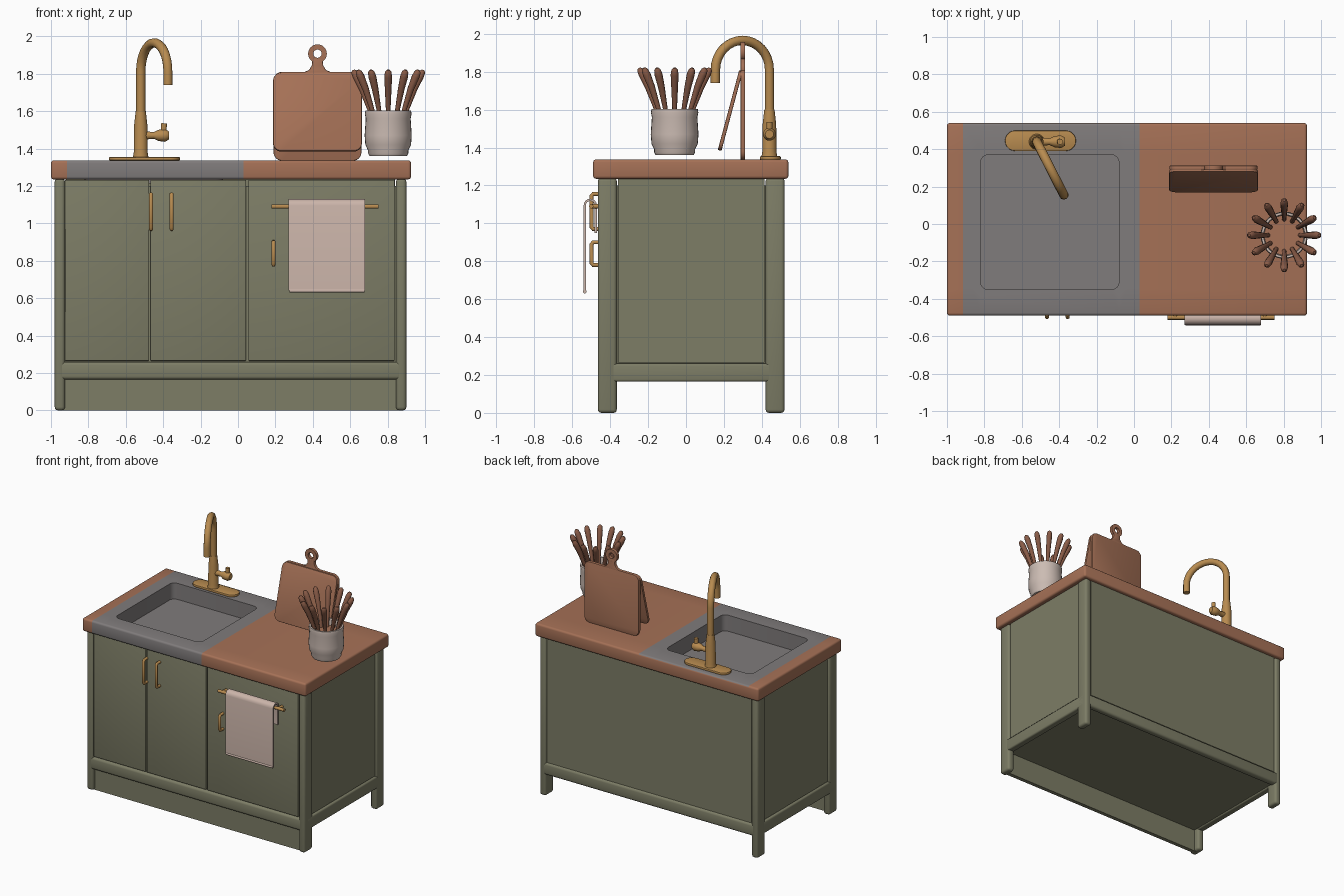
import bpy, bmesh, math
from mathutils import Vector, Matrix

if "Cube" in bpy.data.objects:
    bpy.data.objects.remove(bpy.data.objects["Cube"], do_unlink=True)


def material(name, r, g, b):
    m = bpy.data.materials.new(name)
    m.use_nodes = True
    m.diffuse_color = (r, g, b, 1)
    bsdf = m.node_tree.nodes["Principled BSDF"]
    bsdf.inputs["Base Color"].default_value = (r, g, b, 1)
    bsdf.inputs["Roughness"].default_value = 0.7
    return m


SAGE = material("sage paint", 0.205, 0.205, 0.133)
WOOD = material("warm wood", 0.38, 0.165, 0.094)
DARK = material("dark wood", 0.25, 0.105, 0.063)
STEEL = material("grey sink", 0.215, 0.2, 0.2)
BRASS = material("brass", 0.48, 0.26, 0.08)
CLAY = material("pale ceramic", 0.6, 0.5, 0.45)
CLOTH = material("pale cloth", 0.6, 0.46, 0.4)


def finish(name, bm, *mats):
    bmesh.ops.recalc_face_normals(bm, faces=bm.faces)
    me = bpy.data.meshes.new(name)
    bm.to_mesh(me)
    bm.free()
    ob = bpy.data.objects.new(name, me)
    bpy.context.collection.objects.link(ob)
    for m in mats:
        me.materials.append(m)
    return smooth(ob)


def smooth(ob):
    bpy.ops.object.select_all(action='DESELECT')
    ob.select_set(True)
    bpy.context.view_layer.objects.active = ob
    bpy.ops.object.shade_smooth_by_angle(angle=math.radians(40))
    return ob


def box_mesh(x, y, z, bevel=0, segments=3):
    bm = bmesh.new()
    bmesh.ops.create_cube(bm, size=1)
    for v in bm.verts:
        v.co = [(a + b) / 2 + c * (b - a) for c, (a, b) in zip(v.co, (x, y, z))]
    if bevel:
        bmesh.ops.bevel(bm, geom=bm.edges[:], offset=bevel, segments=segments,
                        profile=0.5, affect='EDGES')
    return bm


def box(name, x, y, z, mat, bevel=0):
    return finish(name, box_mesh(x, y, z, bevel), mat)


def lathe(name, profile, mat, place, steps=32):
    bm = bmesh.new()
    vs = [bm.verts.new((r, 0, z)) for r, z in profile]
    es = [bm.edges.new(p) for p in zip(vs, vs[1:])]
    bmesh.ops.spin(bm, geom=vs + es, cent=(0, 0, 0), axis=(0, 0, 1),
                   angle=math.tau, steps=steps)
    bmesh.ops.remove_doubles(bm, verts=bm.verts, dist=1e-5)
    bm.transform(place)
    return finish(name, bm, mat)


def tube(name, points, radius, mat, kind='POLY', taper=None):
    cu = bpy.data.curves.new(name, 'CURVE')
    cu.dimensions = '3D'
    cu.bevel_depth = radius
    cu.bevel_resolution = 3
    cu.use_fill_caps = True
    sp = cu.splines.new(kind)
    sp.points.add(len(points) - 1)
    for i, p in enumerate(points):
        sp.points[i].co = (*p, 1)
        sp.points[i].radius = taper[i] if taper else 1
    if kind == 'NURBS':
        sp.use_endpoint_u = True
        sp.order_u = 3
        sp.resolution_u = 6
    ob = bpy.data.objects.new(name, cu)
    bpy.context.collection.objects.link(ob)
    bpy.ops.object.select_all(action='DESELECT')
    ob.select_set(True)
    bpy.context.view_layer.objects.active = ob
    bpy.ops.object.convert(target='MESH')
    ob = bpy.context.object
    ob.data.materials.clear()
    ob.data.materials.append(mat)
    return smooth(ob)


def slab(name, outline, thick, mat, place, bevel=0.005):
    """Flat XY outline extruded along Z and placed by a matrix."""
    bm = bmesh.new()
    face = bm.faces.new([bm.verts.new((x, y, 0)) for x, y in outline])
    top = bmesh.ops.extrude_face_region(bm, geom=[face])["geom"]
    bmesh.ops.translate(bm, vec=(0, 0, thick), verts=[g for g in top if isinstance(g, bmesh.types.BMVert)])
    if bevel:
        rims = [e for e in bm.edges if abs(e.verts[0].co.z - e.verts[1].co.z) < 1e-6]
        bmesh.ops.bevel(bm, geom=rims, offset=bevel, segments=2, profile=0.5, affect='EDGES')
    bm.transform(place)
    return finish(name, bm, mat)


def arc(cx, cy, r, a0, a1, n=6):
    angles = [math.radians(a0 + (a1 - a0) * i / n) for i in range(n + 1)]
    return [(cx + r * math.cos(a), cy + r * math.sin(a)) for a in angles]


def rounded(w, h, r):
    """Rounded rectangle standing on y = 0, centred on x = 0."""
    x, y = w / 2 - r, h - r
    return arc(x, r, r, -90, 0) + arc(x, y, r, 0, 90) + arc(-x, y, r, 90, 180) + arc(-x, r, r, 180, 270)


# Cabinet carcass, posts and rails
box("carcass", (-0.95, 0.87), (-0.435, 0.495), (0.175, 1.2), SAGE)
for side, x in (("right", (-0.98, -0.925)), ("left", (0.845, 0.9))):
    for end, y in (("front", (-0.465, -0.365)), ("back", (0.42, 0.52))):
        box(f"{end}_{side}_post", x, y, (0, 1.24), SAGE, 0.018)
    box(f"{side}_bottom_rail", x, (-0.44, 0.5), (0.165, 0.26), SAGE, 0.012)
for end, y in (("front", (-0.465, -0.41)), ("back", (0.465, 0.52))):
    box(f"{end}_bottom_rail", (-0.955, 0.875), y, (0.165, 0.26), SAGE, 0.018)
box("toe_board", (-0.94, 0.86), (-0.44, -0.41), (0, 0.18), SAGE)

# Doors and panels
for name, x in (("right_door", (-0.925, -0.475)), ("middle_door", (-0.468, 0.043)),
                ("left_door", (0.055, 0.838))):
    box(name, x, (-0.457, -0.43), (0.265, 1.232), SAGE, 0.004)
box("back_panel", (-0.92, 0.84), (0.48, 0.51), (0.262, 1.238), SAGE)
box("right_side_panel", (-0.968, -0.94), (-0.36, 0.415), (0.265, 1.235), SAGE)
box("left_side_panel", (0.86, 0.888), (-0.36, 0.415), (0.265, 1.235), SAGE)

# Countertop with a sunken basin
bm = box_mesh((-1, 0.925), (-0.49, 0.54), (1.235, 1.337), 0.015)
for axis, cuts in ((0, (-0.915, -0.82, -0.08, 0.03)), (1, (-0.35, 0.37))):
    normal = Vector((axis == 0, axis == 1, 0))
    for c in cuts:
        bmesh.ops.bisect_plane(bm, geom=bm.verts[:] + bm.edges[:] + bm.faces[:],
                               plane_co=normal * c, plane_no=normal)
bm.normal_update()
for f in bm.faces:
    c = f.calc_center_median()
    f.material_index = int(-0.915 < c.x < 0.03 and (f.normal.z > 0.5 or f.normal.y < -0.3))
inside = [f for f in bm.faces if -0.82 < f.calc_center_median().x < -0.08
          and -0.35 < f.calc_center_median().y < 0.37]
floor = max(inside, key=lambda f: f.calc_center_median().z)
bmesh.ops.delete(bm, geom=[f for f in inside if f != floor], context='FACES_ONLY')
new = bmesh.ops.extrude_face_region(bm, geom=[floor])["geom"]
low = [g for g in new if isinstance(g, bmesh.types.BMVert)]
if floor.is_valid:
    bmesh.ops.delete(bm, geom=[floor], context='FACES_ONLY')
bmesh.ops.translate(bm, vec=(0, 0, -0.125), verts=low)
walls = [e for v in low for e in v.link_edges if abs(e.verts[0].co.z - e.verts[1].co.z) > 0.1]
bmesh.ops.bevel(bm, geom=walls, offset=0.04, segments=4, profile=0.5, affect='EDGES')
for f in bm.faces:
    c = f.calc_center_median()
    if -0.83 < c.x < -0.07 and -0.36 < c.y < 0.38 and f.normal.z > -0.5:
        f.material_index = 1
finish("countertop", bm, WOOD, STEEL)

# Tap: base plate, body, arched spout and lever
slab("tap_base", arc(-0.365, 0.445, 0.055, -90, 90, 10) + arc(-0.635, 0.445, 0.055, 90, 270, 10),
     0.018, BRASS, Matrix.Translation((0, 0, 1.336)))
tap = Vector((-0.52, 0.44, 0))
lathe("tap_body", [(0, 1.35), (0.042, 1.35), (0.037, 1.38), (0.036, 1.52), (0.027, 1.6), (0, 1.6)],
      BRASS, Matrix.Translation(tap))
reach = Vector((0.145, -0.285, 0))
spout = [tap + Vector((0, 0, 1.55))]
spout += [tap + reach * (0.5 - 0.5 * math.cos(a)) + Vector((0, 0, 1.81 + 0.155 * math.sin(a)))
          for a in [math.pi * i / 16 for i in range(17)]]
spout.append(tap + reach + Vector((0, 0, 1.74)))
tube("tap_spout", spout, 0.025, BRASS)
lathe("lever_arm", [(0, 0), (0.024, 0), (0.018, 0.07), (0.03, 0.095), (0.034, 0.13), (0.022, 0.15), (0, 0.15)],
      BRASS, Matrix.Translation((-0.52, 0.44, 1.47)) @ Matrix.Rotation(math.pi / 2, 4, 'Y'), 20)
tube("lever", [(-0.4, 0.44, 1.45), (-0.395, 0.44, 1.535)], 0.016, BRASS)

# Door pulls and towel bar
for name, x, z0, z1 in (("right_pull", -0.465, 0.97, 1.155), ("middle_pull", -0.355, 0.97, 1.155),
                        ("left_pull", 0.19, 0.78, 0.9)):
    tube(name, [(x, -0.45, z0), (x, -0.49, z0), (x, -0.498, z0 + 0.01), (x, -0.498, z1 - 0.01),
                (x, -0.49, z1), (x, -0.45, z1)], 0.011, BRASS)
tube("towel_bar", [(0.18, -0.5, 1.09), (0.75, -0.5, 1.09)], 0.012, BRASS)
for x in (0.22, 0.7):
    tube("bar_bracket", [(x, -0.45, 1.09), (x, -0.5, 1.09)], 0.012, BRASS)

# Towel folded over the bar
outer = [(-0.54, 0.64)] + arc(-0.505, 1.095, 0.035, 180, 0, 8) + [(-0.47, 0.95)]
inner = [(-0.482, 0.95)] + arc(-0.505, 1.095, 0.023, 0, 180, 8) + [(-0.528, 0.64)]
to_side = Matrix(((0, 0, 1, 0.27), (1, 0, 0, 0), (0, 1, 0, 0), (0, 0, 0, 1)))
slab("towel", outer + inner, 0.41, CLOTH, to_side, 0)
tube("towel_hem", [(0.275, -0.534, 0.64), (0.675, -0.534, 0.64)], 0.01, CLOTH)

# Cutting boards: one upright with a ring handle, one leaning on it
upright = Matrix.Translation((0.425, 0.312, 1.335)) @ Matrix.Rotation(math.pi / 2, 4, 'X')
slab("upright_board", rounded(0.47, 0.475, 0.045), 0.024, WOOD, upright)
neck = [(-0.09, 0.465), (0.09, 0.465), (0.045, 0.485), (0.03, 0.51), (0.028, 0.55),
        (-0.028, 0.55), (-0.03, 0.51), (-0.045, 0.485)]
slab("board_neck", neck, 0.024, WOOD, upright)
ring = [(0.022, 0), (0.05, 0), (0.05, 0.024), (0.022, 0.024), (0.022, 0)]
lathe("board_ring", ring, WOOD, upright @ Matrix.Translation((0, 0.572, 0)))
lean = Matrix.Translation((0.425, 0.187, 1.382)) @ Matrix.Rotation(math.radians(75), 4, 'X')
slab("leaning_board", rounded(0.475, 0.435, 0.045), 0.02, WOOD, lean)

# Utensil crock and its handles
crock = Vector((0.803, -0.06, 0))
lathe("crock", [(0, 1.36), (0.1, 1.36), (0.108, 1.375), (0.108, 1.39), (0.122, 1.42), (0.126, 1.47),
                (0.12, 1.56), (0.125, 1.585), (0.122, 1.602), (0.11, 1.602), (0.106, 1.55), (0.106, 1.5)],
      CLAY, Matrix.Translation(crock))
lathe("crock_filling", [(0, 1.55), (0.107, 1.55)], WOOD, Matrix.Translation(crock))
for i in range(12):
    a = math.tau * i / 12
    out = Vector((math.cos(a), math.sin(a), 0))
    path = [crock + out * r + Vector((0, 0, z)) for r, z in
            ((0.075, 1.5), (0.1, 1.61), (0.14, 1.72), (0.17, 1.785), (0.183, 1.81), (0.187, 1.82))]
    tube("utensil_handle", path, 0.021, DARK, taper=(0.55, 0.6, 0.85, 1, 0.8, 0.35))
